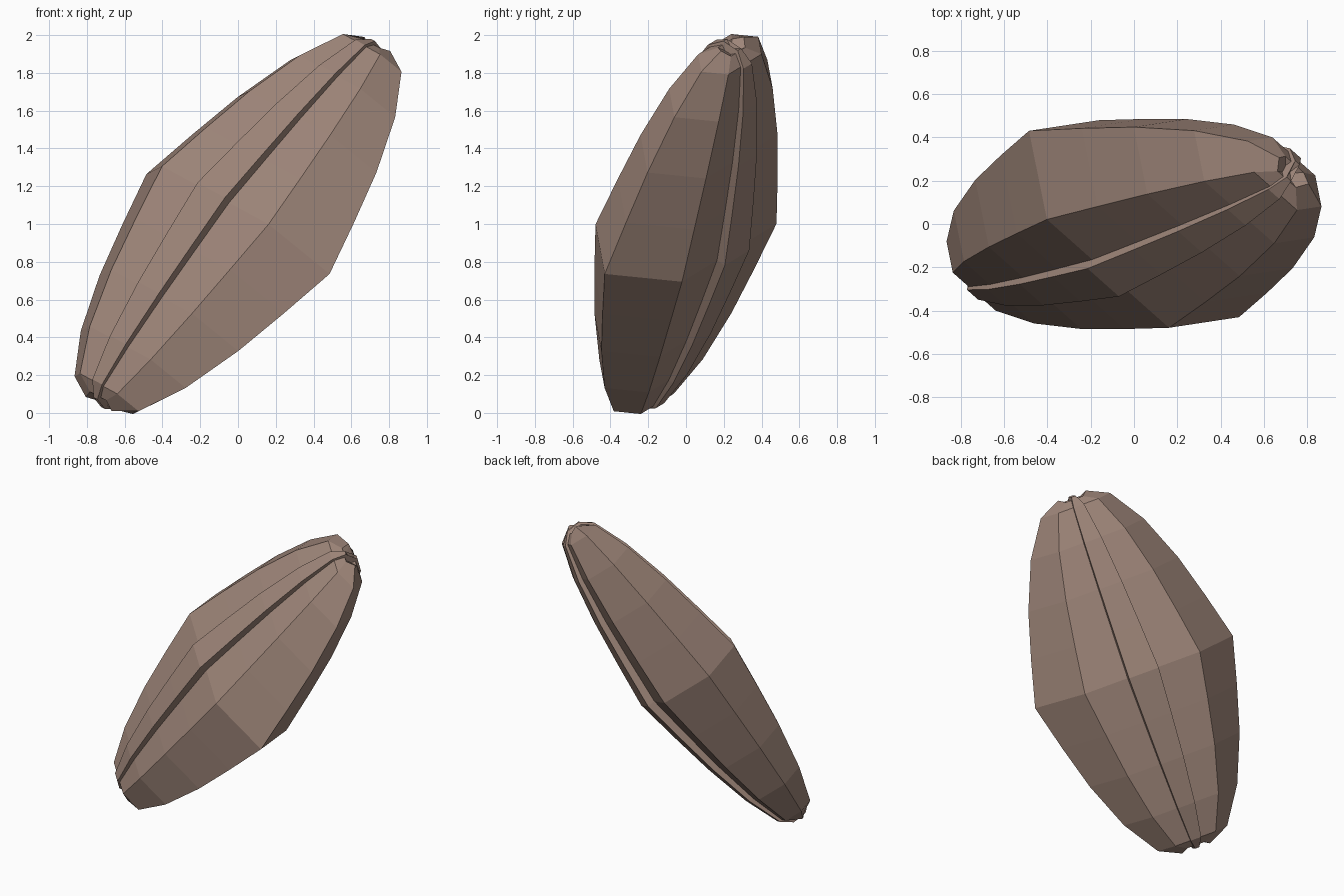
import bpy
from mathutils import Vector

if "Cube" in bpy.data.objects:
    bpy.data.objects.remove(bpy.data.objects["Cube"])

# Frame of the tilted seed: long axis, width direction, thickness direction
MID = Vector((0, 0, 1))
AXIS = Vector((0.6, 0.2, 0.775)).normalized()
WIDE = Vector((0.70, -0.614, -0.371))
WIDE = (WIDE - AXIS * WIDE.dot(AXIS)).normalized()
THICK = WIDE.cross(AXIS)

# Taper: (distance along axis, section scale), mirrored to both ends
TAPER = [(0.31, 0.883), (0.61, 0.757), (0.925, 0.572), (1.16, 0.35)]
HALF = [(0, 1)] + TAPER

mat = bpy.data.materials.new("husk brown")
mat.diffuse_color = (0.34, 0.235, 0.19, 1)
mat.use_nodes = True
mat.node_tree.nodes["Principled BSDF"].inputs["Base Color"].default_value = mat.diffuse_color


def point(p, q, s):
    return MID + WIDE * p + THICK * q + AXIS * s


def loft(name, section, tip_ring, pole):
    """Rings of one section along the axis, closed at both ends on a pole.
    tip_ring gives (distance, scale) for each section point."""
    rings = []
    for sign in (-1, 1):
        side = [[point(p * r, q * r, sign * s) for p, q in section] for s, r in HALF]
        side.append([point(p * r, q * r, sign * s)
                     for (p, q), (s, r) in zip(section, tip_ring)])
        rings += side[::-1] if sign < 0 else side[1:]
    n = len(section)
    verts = [v for ring in rings for v in ring]
    faces = [(k * n + i, k * n + (i + 1) % n, (k + 1) * n + (i + 1) % n, (k + 1) * n + i)
             for k in range(len(rings) - 1) for i in range(n)]
    verts += [point(0, 0, -pole), point(0, 0, pole)]
    low, high, last = len(verts) - 2, len(verts) - 1, (len(rings) - 1) * n
    for i in range(n):
        j = (i + 1) % n
        faces += [(low, j, i), (high, last + i, last + j)]
    mesh = bpy.data.meshes.new(name)
    mesh.from_pydata(verts, [], faces)
    mesh.materials.append(mat)
    mesh.update()
    obj = bpy.data.objects.new(name, mesh)
    bpy.context.collection.objects.link(obj)
    return obj


# Six-sided husk with a dished tip
hexagon = [(0.70, 0), (0.407, 0.30), (-0.407, 0.30),
           (-0.70, 0), (-0.407, -0.30), (0.407, -0.30)]
rim, dip = (1.23, 0.14), (1.205, 0.15)
loft("seed_husk", hexagon, [rim, dip, dip, rim, dip, dip], 1.17)

# Raised band running lengthwise, showing on both broad sides
band = [(0.105, 0.354), (-0.105, 0.354), (-0.105, -0.354), (0.105, -0.354)]
loft("seed_band", band, [(1.225, 0.14)] * 4, 1.2)
